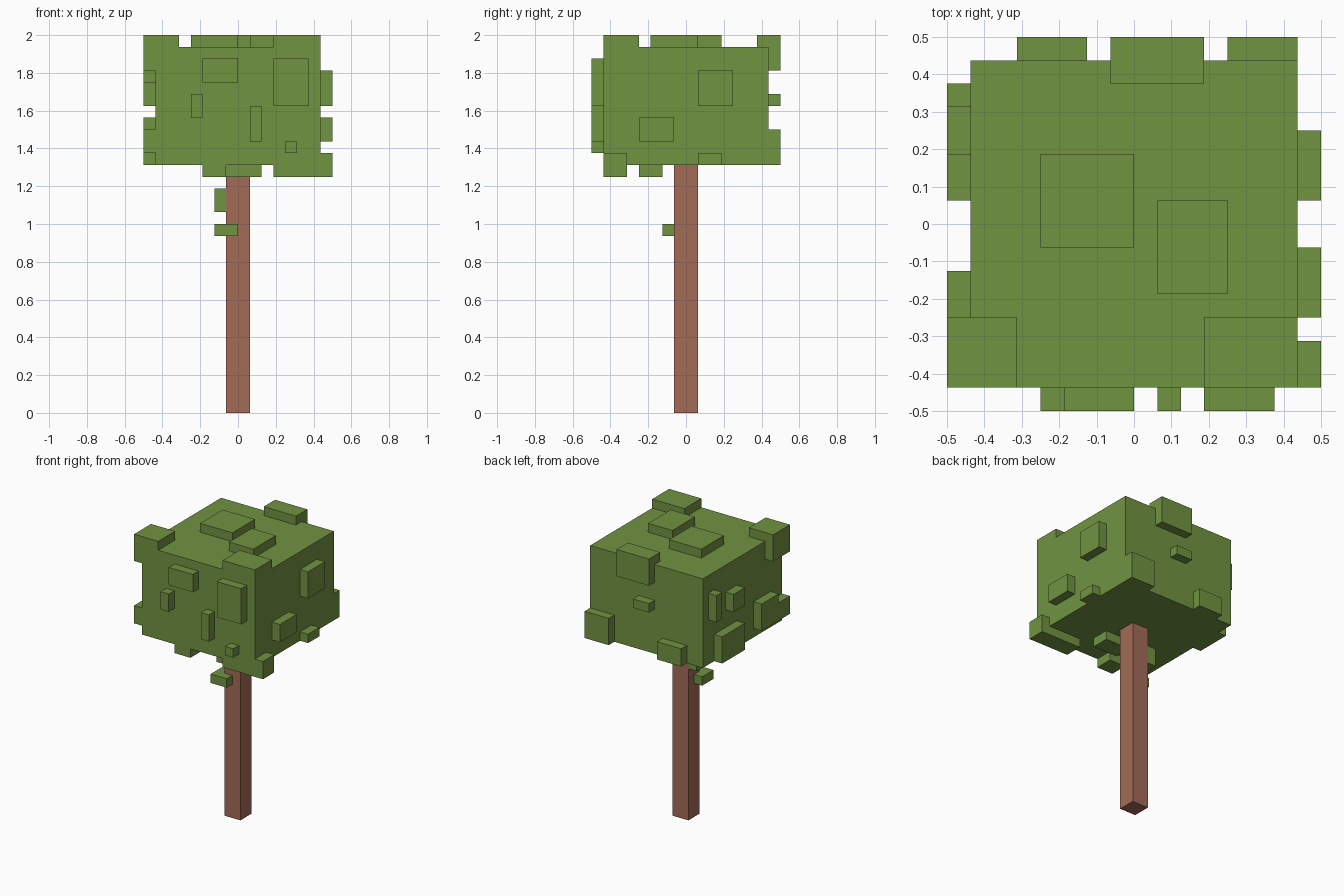
import bpy, bmesh
from mathutils import Vector

if "Cube" in bpy.data.objects:
    bpy.data.objects.remove(bpy.data.objects["Cube"])

U = 1 / 16  # the whole model sits on a grid of sixteenths


def material(name, rgb):
    m = bpy.data.materials.new(name)
    m.diffuse_color = (*rgb, 1)
    m.use_nodes = True
    m.node_tree.nodes["Principled BSDF"].inputs["Base Color"].default_value = m.diffuse_color
    return m


LEAF = material("leaf green", (0.165, 0.292, 0.053))
BARK = material("bark brown", (0.371, 0.147, 0.095))


def blocks(name, mat, boxes):
    """One object made of boxes given as (x0, x1, y0, y1, z0, z1) in grid units."""
    bm = bmesh.new()
    for x0, x1, y0, y1, z0, z1 in boxes:
        lo, hi = Vector((x0, y0, z0)) * U, Vector((x1, y1, z1)) * U
        for v in bmesh.ops.create_cube(bm, size=1)["verts"]:
            v.co = (lo + hi) / 2 + v.co * (hi - lo)
    mesh = bpy.data.meshes.new(name)
    bm.to_mesh(mesh)
    bm.free()
    mesh.materials.append(mat)
    obj = bpy.data.objects.new(name, mesh)
    bpy.context.collection.objects.link(obj)
    return obj


# Trunk and main crown
blocks("trunk", BARK, [(-1, 1, -1, 1, 0, 21)])
blocks("crown", LEAF, [(-7, 7, -7, 7, 21, 31)])

# Leaf clumps on the four sides: (start, end, z0, z1) along each face
front = [(-3, 0, 28, 30), (3, 6, 26, 30), (-4, -3, 25, 27), (1, 2, 23, 26), (4, 5, 22, 23)]
back = [(-1, 1, 26, 27), (4, 7, 21, 24), (-5, -2, 21, 23)]
left = [(5, 6, 26, 29), (1, 3, 26, 28), (1, 5, 21, 24), (-5, -2, 22, 25), (-7, -5, 22, 24)]
right = [(1, 4, 26, 29), (-4, -1, 23, 25), (1, 3, 21, 22)]
blocks("front_leaves", LEAF, [(a, b, -8, -7, c, d) for a, b, c, d in front])
blocks("back_leaves", LEAF, [(a, b, 7, 8, c, d) for a, b, c, d in back])
blocks("left_leaves", LEAF, [(-8, -7, a, b, c, d) for a, b, c, d in left])
blocks("right_leaves", LEAF, [(7, 8, a, b, c, d) for a, b, c, d in right])

# Clumps on top and underneath: (x0, x1, y0, y1)
top = [(-4, 0, -1, 3), (1, 4, -3, 1), (3, 7, -7, -4)]
under = [(-3, -1, -7, -5), (-1, 2, -4, -2)]
blocks("top_leaves", LEAF, [(*r, 31, 32) for r in top])
blocks("under_leaves", LEAF, [(*r, 20, 21) for r in under])

# Clumps wrapping around the crown's edges
blocks("edge_leaves", LEAF, [
    (-8, -5, -7, -4, 29, 32),
    (-1, 3, 6, 8, 29, 32),
    (3, 8, -7, -5, 20, 22),
])

# Small leaves on the trunk
blocks("trunk_leaves", LEAF, [(-2, 0, -2, 0, 15, 16), (-2, -1, -1, 1, 17, 19)])
